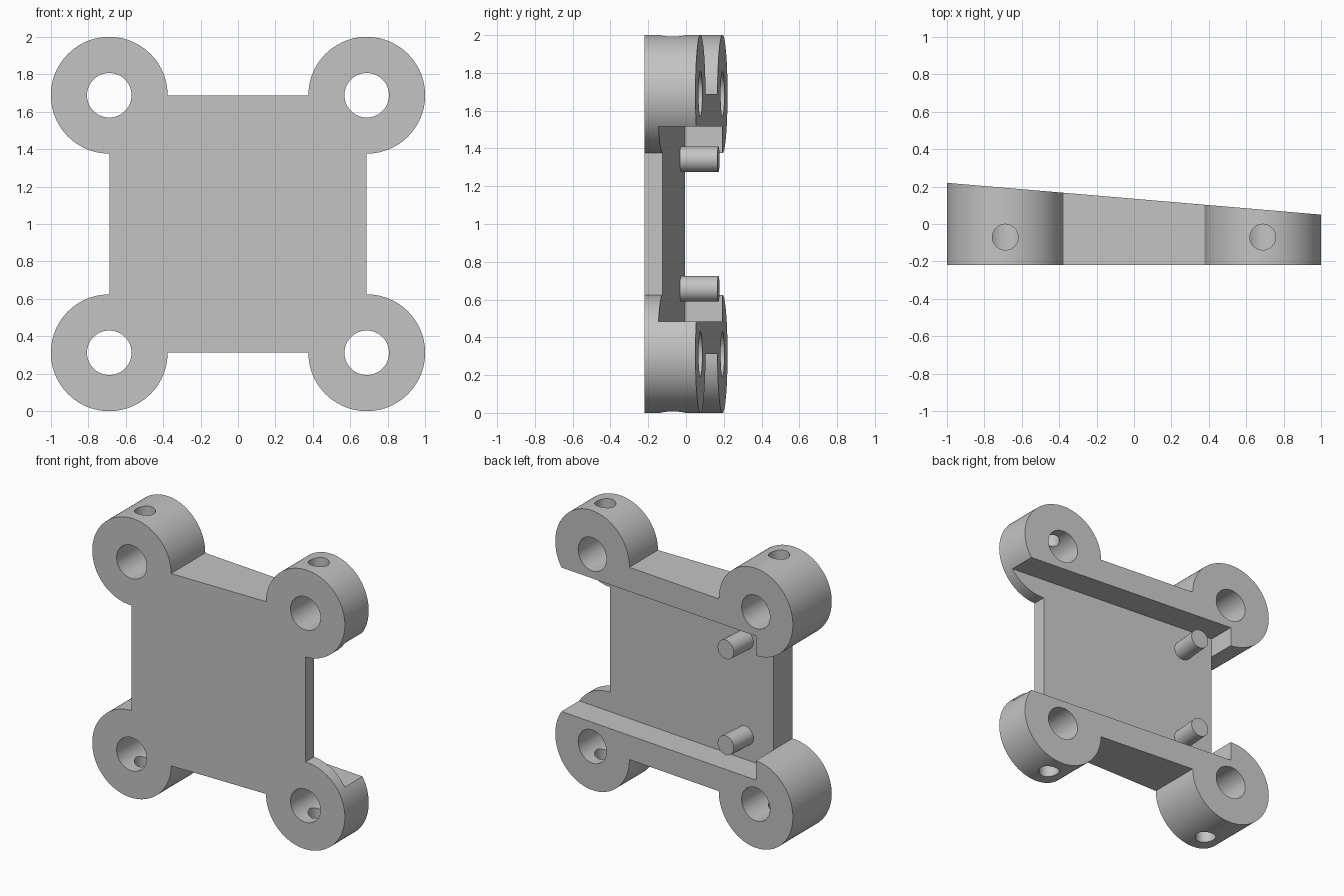
import bpy, bmesh, math
from mathutils import Vector

cube = bpy.data.objects.get("Cube")
if cube:
    bpy.data.objects.remove(cube, do_unlink=True)

R, C = 0.312, 0.688            # corner boss radius and centre offset
FRONT, MID, SLOPE = -0.22, 0.135, 0.085
POCKET_DEPTH, POCKET_HALF = 0.2, 0.515

grey = bpy.data.materials.new("light_grey")
grey.use_nodes = True
grey.diffuse_color = (0.55, 0.55, 0.55, 1)
grey.node_tree.nodes["Principled BSDF"].inputs["Base Color"].default_value = grey.diffuse_color


def back(x):
    """Depth of the slanted rear plane."""
    return MID - SLOPE * x


def prism(name, points, push):
    bm = bmesh.new()
    face = bm.faces.new([bm.verts.new(p) for p in points])
    new = bmesh.ops.extrude_face_region(bm, geom=[face])["geom"]
    bmesh.ops.translate(bm, vec=push, verts=[g for g in new if isinstance(g, bmesh.types.BMVert)])
    bmesh.ops.recalc_face_normals(bm, faces=bm.faces)
    mesh = bpy.data.meshes.new(name)
    bm.to_mesh(mesh)
    bm.free()
    obj = bpy.data.objects.new(name, mesh)
    bpy.context.collection.objects.link(obj)
    return obj


def rod(name, radius, start, end, sides=64):
    start, end = Vector(start), Vector(end)
    axis = end - start
    bpy.ops.mesh.primitive_cylinder_add(
        vertices=sides, radius=radius, depth=axis.length, location=(start + end) / 2,
        rotation=axis.to_track_quat('Z', 'Y').to_euler())
    obj = bpy.context.object
    obj.name = name
    return obj


def activate(obj):
    bpy.ops.object.select_all(action='DESELECT')
    obj.select_set(True)
    bpy.context.view_layer.objects.active = obj


def cut(target, cutter):
    cutter.hide_render = True
    activate(target)
    mod = target.modifiers.new("cut", 'BOOLEAN')
    mod.operation, mod.solver, mod.object = 'DIFFERENCE', 'EXACT', cutter
    bpy.ops.object.modifier_apply(modifier=mod.name)
    bpy.data.objects.remove(cutter, do_unlink=True)


# Plate outline with a three-quarter round boss at each corner
outline = []
STEPS = 72
for k, (sx, sz) in enumerate([(1, 1), (-1, 1), (-1, -1), (1, -1)]):
    for i in range(STEPS + 1):
        a = math.pi / 2 * (k - 1) + 1.5 * math.pi * i / STEPS
        outline.append((sx * C + R * math.cos(a), FRONT, 1 + sz * C + R * math.sin(a)))
body = prism("bracket_body", outline, (0, 0.6, 0))

# Slanted rear face
bm = bmesh.new()
bm.from_mesh(body.data)
res = bmesh.ops.bisect_plane(bm, geom=bm.verts[:] + bm.edges[:] + bm.faces[:],
                             plane_co=(0, MID, 0), plane_no=(SLOPE, 1, 0), clear_outer=True)
rim = [g for g in res["geom_cut"] if isinstance(g, bmesh.types.BMEdge)]
bmesh.ops.contextual_create(bm, geom=rim)
bmesh.ops.recalc_face_normals(bm, faces=bm.faces)
bm.to_mesh(body.data)
bm.free()

# Rear channel, open on the thin side, with a floor parallel to the rear face
x0, x1 = -C - 0.0005, 1.2
floor = [(x0, back(x0) - POCKET_DEPTH), (x1, back(x1) - POCKET_DEPTH), (x1, 0.5), (x0, 0.5)]
cut(body, prism("channel_cutter", [(x, y, 1 - POCKET_HALF) for x, y in floor],
                (0, 0, 2 * POCKET_HALF)))

# Bores through the bosses and set-screw holes into them
for sx in (-1, 1):
    for sz in (-1, 1):
        z = 1 + sz * C
        cut(body, rod("bore_cutter", 0.119, (sx * C, -0.5, z), (sx * C, 0.5, z)))
        cut(body, rod("screw_cutter", 0.069, (sx * C, -0.07, z), (sx * C, -0.07, 1 + sz * 1.2), 48))

parts = [body]

# Locating pegs standing on the channel floor, flush with the rear plane
normal = Vector((SLOPE, 1, 0)).normalized()
for name, sz in (("upper_peg", 1), ("lower_peg", -1)):
    tip = Vector((-0.435, back(-0.435), 1 + sz * 0.343))
    parts.append(rod(name, 0.068, tip - normal * (POCKET_DEPTH + 0.01), tip, 48))

for part in parts:
    part.data.materials.clear()
    part.data.materials.append(grey)
    activate(part)
    bpy.ops.object.shade_smooth_by_angle(angle=math.radians(30))
